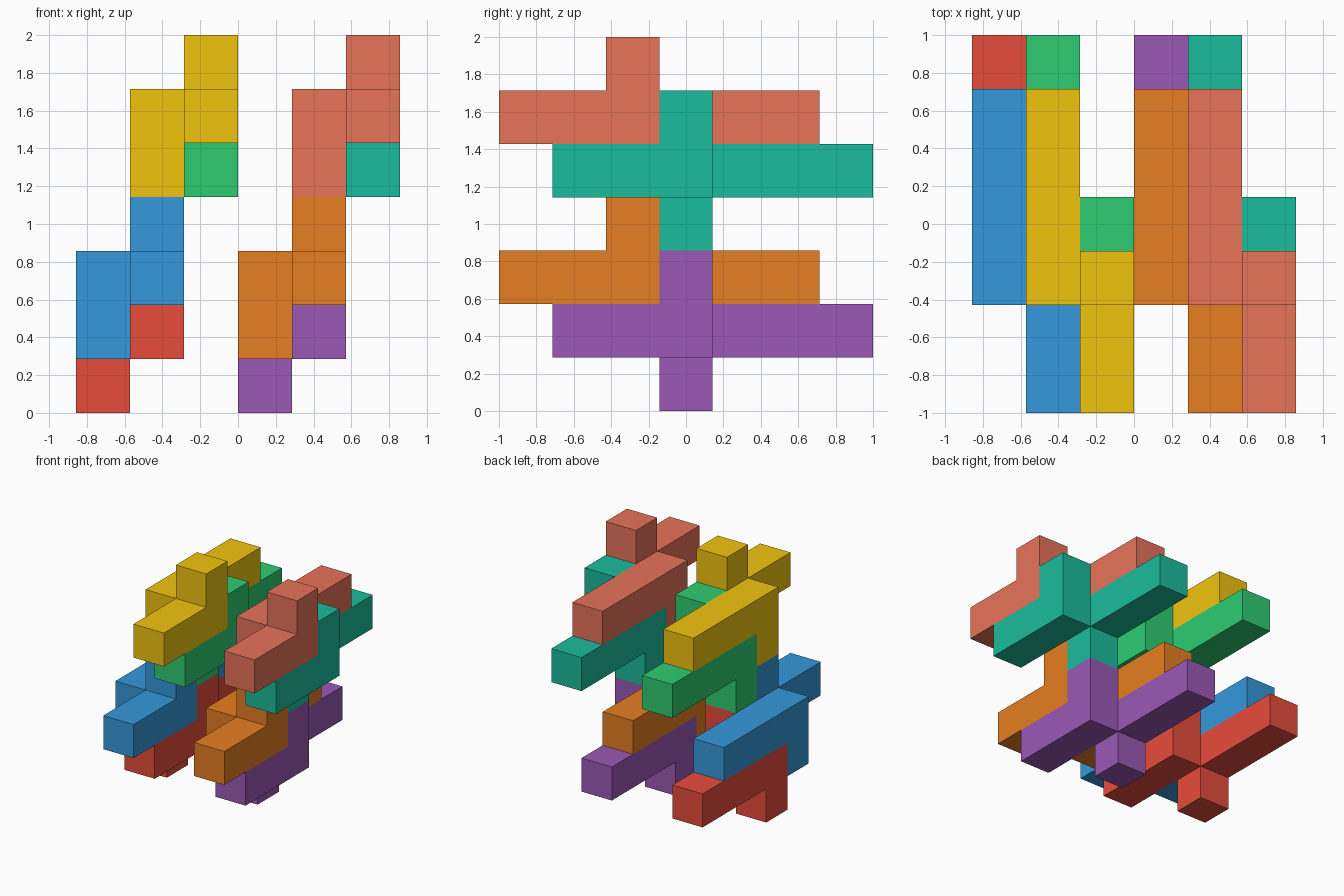
import bpy, bmesh
from mathutils import Vector

if "Cube" in bpy.data.objects:
    bpy.data.objects.remove(bpy.data.objects["Cube"])

U = 2 / 7  # edge of one cube cell

# Cells (x, y, z) of the single interlocking piece that repeats through the stack
PIECE = ([(0, j, 1) for j in range(3, 7)] + [(0, 3, 0)]      # left bar and foot
         + [(1, j, 1) for j in range(1, 4)] + [(1, 3, 2)])   # right bar and peg

# The six cube faces: outward direction and corner loop
FACES = {
    (1, 0, 0): [(1, 0, 0), (1, 1, 0), (1, 1, 1), (1, 0, 1)],
    (-1, 0, 0): [(0, 0, 0), (0, 0, 1), (0, 1, 1), (0, 1, 0)],
    (0, 1, 0): [(0, 1, 0), (0, 1, 1), (1, 1, 1), (1, 1, 0)],
    (0, -1, 0): [(0, 0, 0), (1, 0, 0), (1, 0, 1), (0, 0, 1)],
    (0, 0, 1): [(0, 0, 1), (1, 0, 1), (1, 1, 1), (0, 1, 1)],
    (0, 0, -1): [(0, 0, 0), (0, 1, 0), (1, 1, 0), (1, 0, 0)],
}


def material(name, hex_code):
    """Flat colour from an sRGB hex code."""
    srgb = [int(hex_code[i:i + 2], 16) / 255 for i in (0, 2, 4)]
    lin = [c / 12.92 if c <= 0.04045 else ((c + 0.055) / 1.055) ** 2.4 for c in srgb]
    mat = bpy.data.materials.new(name)
    mat.diffuse_color = (*lin, 1)
    mat.use_nodes = True
    mat.node_tree.nodes["Principled BSDF"].inputs["Base Color"].default_value = mat.diffuse_color
    return mat


def piece(name, offset, hex_code):
    """Outer skin of the cell piece, merged into large flat faces."""
    cells = {tuple(a + b for a, b in zip(c, offset)) for c in PIECE}
    bm = bmesh.new()
    for c in cells:
        for d, loop in FACES.items():
            if tuple(a + b for a, b in zip(c, d)) not in cells:
                bm.faces.new([bm.verts.new((Vector(c) + Vector(p) - Vector((0, 3.5, 0))) * U)
                              for p in loop])
    bmesh.ops.remove_doubles(bm, verts=bm.verts[:], dist=1e-4)
    bmesh.ops.dissolve_limit(bm, angle_limit=0.01, verts=bm.verts[:], edges=bm.edges[:])
    mesh = bpy.data.meshes.new(name)
    bm.to_mesh(mesh)
    bm.free()
    mesh.materials.append(material(name + "_colour", hex_code))
    bpy.context.collection.objects.link(bpy.data.objects.new(name, mesh))


# Two stacks, each with four interlocking pieces from bottom to top
STEPS = [(0, 0, 0), (0, -1, 1), (1, 0, 3), (1, -1, 4)]
STACKS = {
    "left": (-3, ["e74c3c", "3498db", "2ecc71", "f1c40f"]),
    "right": (0, ["9b59b6", "e67e22", "1abc9c", "e8735a"]),
}
LEVELS = ["bottom", "lower", "upper", "top"]

for side, (x, colours) in STACKS.items():
    for level, (dx, dy, dz), colour in zip(LEVELS, STEPS, colours):
        piece(f"{side}_{level}_piece", (x + dx, dy, dz), colour)
